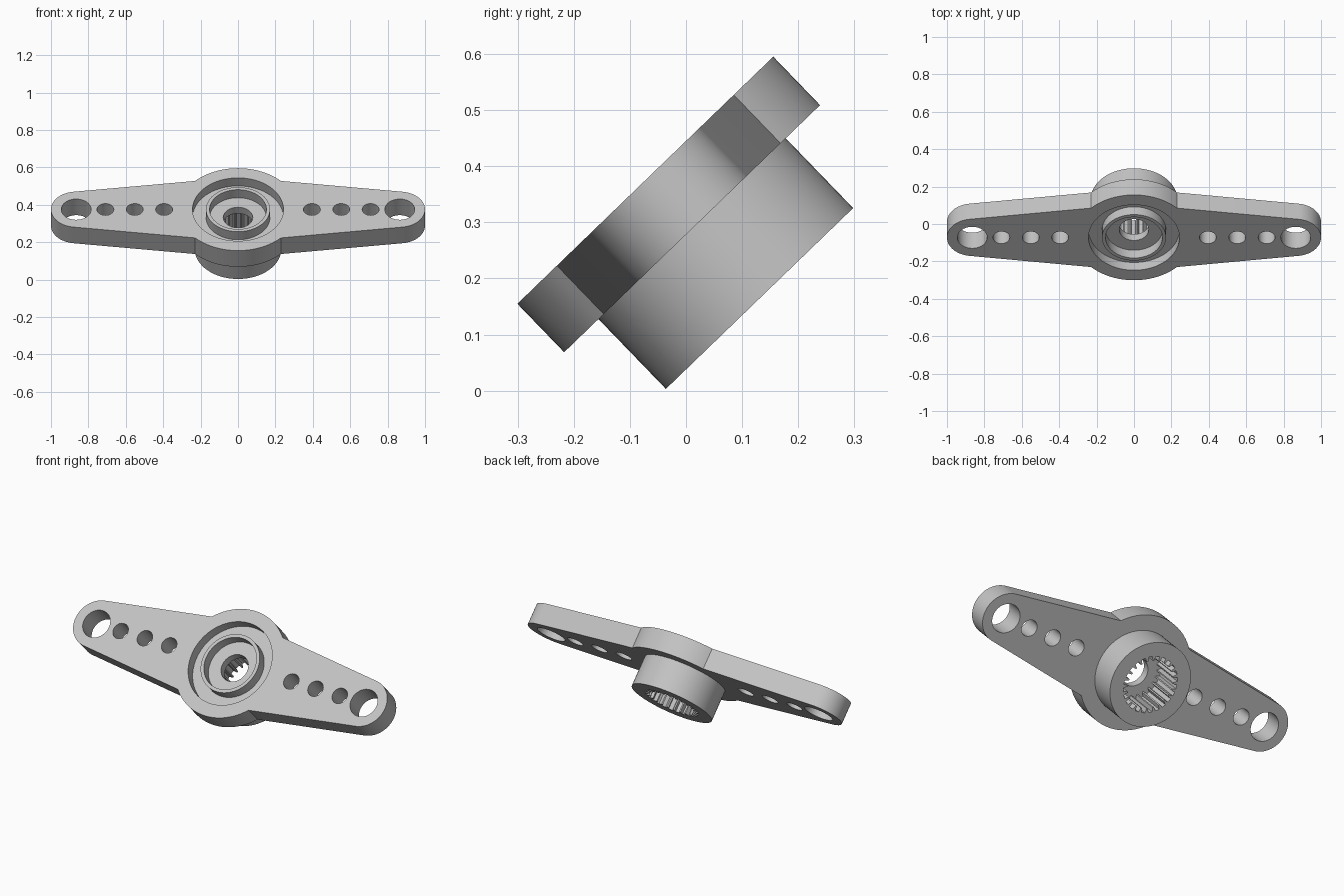
import bpy
import bmesh
from math import sin, cos, radians, atan2, hypot, degrees, tau
from mathutils import Matrix

if "Cube" in bpy.data.objects:
    bpy.data.objects.remove(bpy.data.objects["Cube"])

THICK, DEPTH = 0.12, 0.293        # arm thickness, full height with boss
FLOOR, WEB = 0.06, 0.107          # recess floor, underside of the web
DISC_R, TIP_R, TIP_X = 0.317, 0.137, 0.863
OVER = 0.05                       # overshoot of the cutters

grey = bpy.data.materials.new("plain grey")
grey.use_nodes = True
colour = (0.55, 0.55, 0.55, 1)
grey.diffuse_color = colour
grey.node_tree.nodes["Principled BSDF"].inputs["Base Color"].default_value = colour


def arc(cx, r, start, end, n):
    step = (end - start) / n
    return [(cx + r * cos(radians(start + i * step)),
             r * sin(radians(start + i * step))) for i in range(n + 1)]


def prism(name, points, bottom, top):
    """Extrude a closed outline between two heights."""
    bm = bmesh.new()
    face = bm.faces.new([bm.verts.new((x, y, bottom)) for x, y in points])
    new = bmesh.ops.extrude_face_region(bm, geom=[face])["geom"]
    verts = [v for v in new if isinstance(v, bmesh.types.BMVert)]
    bmesh.ops.translate(bm, verts=verts, vec=(0, 0, top - bottom))
    bmesh.ops.recalc_face_normals(bm, faces=bm.faces)
    mesh = bpy.data.meshes.new(name)
    bm.to_mesh(mesh)
    bm.free()
    mesh.materials.append(grey)
    obj = bpy.data.objects.new(name, mesh)
    bpy.context.scene.collection.objects.link(obj)
    return obj


def cylinder(name, r, bottom, top, x=0, n=64):
    return prism(name, arc(x, r, 0, 360, n)[:-1], bottom, top)


def combine(base, tool, operation):
    """Apply a boolean and remove the tool object."""
    mod = base.modifiers.new("combine", 'BOOLEAN')
    mod.operation, mod.solver, mod.object = operation, 'EXACT', tool
    graph = bpy.context.evaluated_depsgraph_get()
    mesh = bpy.data.meshes.new_from_object(base.evaluated_get(graph))
    base.modifiers.clear()
    base.data = mesh
    bpy.data.objects.remove(tool)


# Double arm outline: round tips, tapered sides, round middle
join = degrees(atan2(0.22, 0.23))
tip = 82.6
outline = (arc(TIP_X, TIP_R, -tip, tip, 32)
           + arc(0, DISC_R, join, 180 - join, 24)
           + arc(-TIP_X, TIP_R, 180 - tip, 180 + tip, 32)
           + arc(0, DISC_R, 180 + join, 360 - join, 24))
horn = prism("double_arm_horn", outline, -THICK, 0)

# Boss below, recess above with a thin raised ring
combine(horn, cylinder("boss", 0.232, -DEPTH, -0.09), 'UNION')
combine(horn, cylinder("recess", 0.243, -FLOOR, OVER), 'DIFFERENCE')
combine(horn, cylinder("ring", 0.171, -0.08, 0), 'UNION')
combine(horn, cylinder("ring_inside", 0.152, -FLOOR, OVER), 'DIFFERENCE')

# Screw hole and toothed bore
combine(horn, cylinder("screw_hole", 0.079, -0.2, OVER, n=48), 'DIFFERENCE')
TEETH = 24
spline = []
for i in range(TEETH):
    for shift, r in ((-0.32, 0.155), (0.22, 0.155), (0.34, 0.131), (0.56, 0.131)):
        a = (i + shift) * tau / TEETH
        spline.append((r * cos(a), r * sin(a)))
combine(horn, prism("toothed_bore", spline, -DEPTH - OVER, -WEB), 'DIFFERENCE')

# Arm holes, the outermost one larger
for side in (-1, 1):
    for x, r in ((0.395, 0.045), (0.552, 0.045), (0.709, 0.045), (0.865, 0.08)):
        hole = cylinder("arm_hole", r, -THICK - OVER, OVER, side * x, 40)
        combine(horn, hole, 'DIFFERENCE')

# Tilt into place
horn.data.transform(Matrix.Translation((0, -0.0725, 0.375))
                    @ Matrix.Rotation(radians(44), 4, 'X'))

bpy.ops.object.select_all(action='DESELECT')
horn.select_set(True)
bpy.context.view_layer.objects.active = horn
bpy.ops.object.shade_smooth_by_angle(angle=radians(30))
